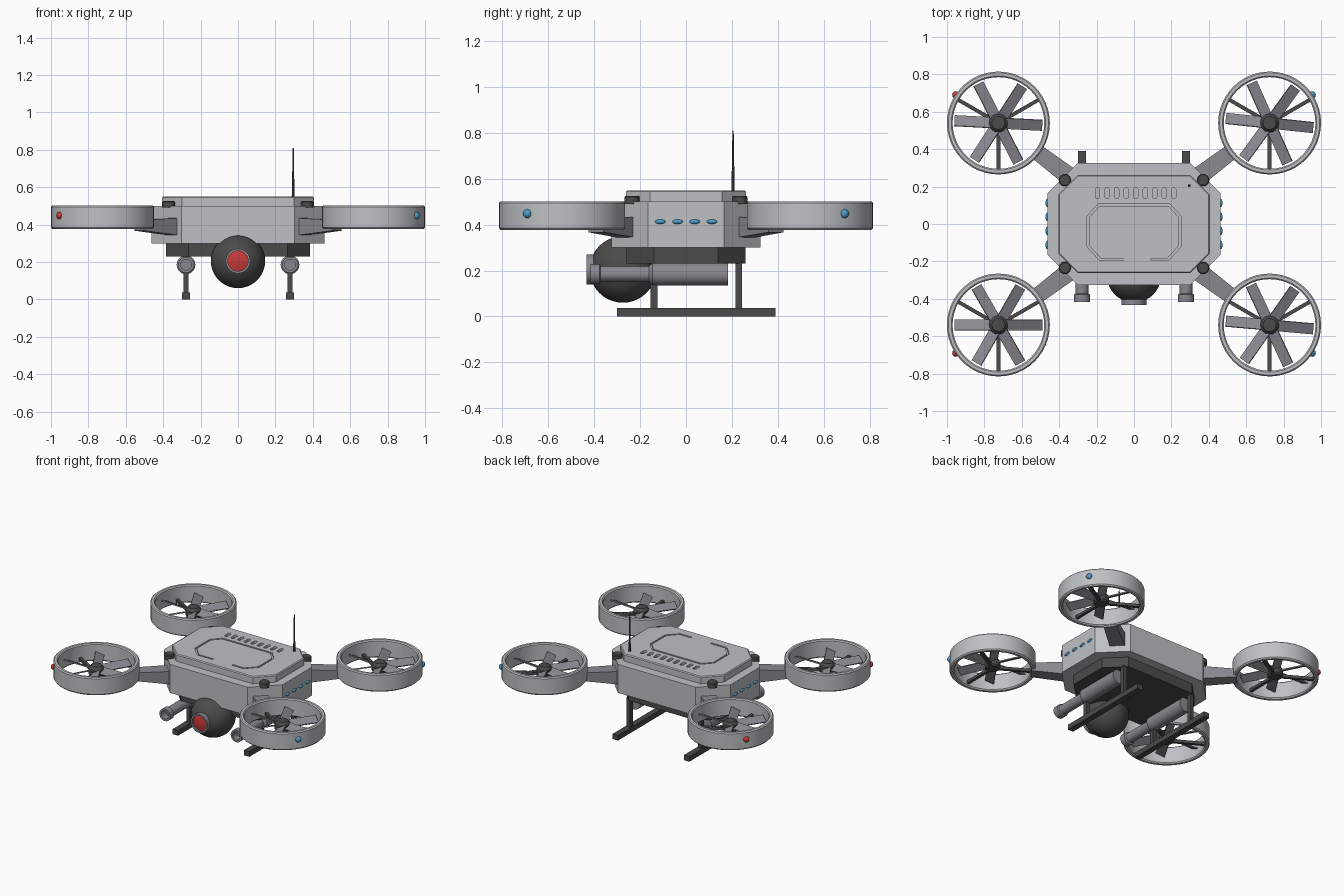
import bpy, bmesh, math
from mathutils import Vector, Matrix

if "Cube" in bpy.data.objects:
    bpy.data.objects.remove(bpy.data.objects["Cube"])


def material(name, rgb):
    m = bpy.data.materials.new(name)
    m.use_nodes = True
    m.diffuse_color = (*rgb, 1)
    m.node_tree.nodes["Principled BSDF"].inputs["Base Color"].default_value = (*rgb, 1)
    return m


SHELL = material("light grey shell", (0.52, 0.53, 0.55))
METAL = material("mid grey metal", (0.25, 0.25, 0.28))
DARK = material("dark grey", (0.07, 0.07, 0.07))
RED = material("red lens", (0.6, 0.04, 0.04))
BLUE = material("blue light", (0.07, 0.33, 0.6))


def finish(name, bm, mat, matrix=None, smooth=False):
    if matrix:
        bm.transform(matrix)
    bmesh.ops.recalc_face_normals(bm, faces=bm.faces)
    me = bpy.data.meshes.new(name)
    bm.to_mesh(me)
    bm.free()
    me.materials.append(mat)
    ob = bpy.data.objects.new(name, me)
    bpy.context.collection.objects.link(ob)
    if smooth:
        bpy.ops.object.select_all(action='DESELECT')
        ob.select_set(True)
        bpy.context.view_layer.objects.active = ob
        bpy.ops.object.shade_smooth_by_angle(angle=math.radians(35))
    return ob


def prism(name, outline, z0, z1, mat, inset=0):
    """Extrude an outline upward, with an optional small top chamfer."""
    bm = bmesh.new()
    base = bm.faces.new([bm.verts.new((x, y, z0)) for x, y in outline])
    ext = bmesh.ops.extrude_face_region(bm, geom=[base])["geom"]
    top = [v for v in ext if isinstance(v, bmesh.types.BMVert)]
    bmesh.ops.translate(bm, verts=top, vec=(0, 0, z1 - z0))
    if inset:
        edges = [e for e in bm.edges if all(v in top for v in e.verts)]
        bmesh.ops.bevel(bm, geom=edges, offset=inset, segments=1, affect='EDGES')
    return finish(name, bm, mat)


def box(name, size, mat, matrix):
    bm = bmesh.new()
    bmesh.ops.create_cube(bm, size=1, matrix=Matrix.Diagonal((*size, 1)))
    return finish(name, bm, mat, matrix)


def lathe(name, profile, mat, matrix, steps=32, closed=False):
    """Spin (radius, height) points about z."""
    bm = bmesh.new()
    vs = [bm.verts.new((r, 0, z)) for r, z in profile]
    es = [bm.edges.new(p) for p in zip(vs, vs[1:])]
    if closed:
        es.append(bm.edges.new((vs[-1], vs[0])))
    bmesh.ops.spin(bm, geom=vs + es, cent=(0, 0, 0), axis=(0, 0, 1),
                   angle=math.tau, steps=steps, use_duplicate=False)
    bmesh.ops.remove_doubles(bm, verts=bm.verts, dist=1e-5)
    return finish(name, bm, mat, matrix, smooth=True)


def ball(name, radius, mat, loc, scale=(1, 1, 1), segs=32):
    bm = bmesh.new()
    bmesh.ops.create_uvsphere(bm, u_segments=segs, v_segments=segs // 2, radius=radius)
    return finish(name, bm, mat, Matrix.Translation(loc) @ Matrix.Diagonal((*scale, 1)), True)


def octagon(x, y, c):
    return [(x, y - c), (x - c, y), (c - x, y), (-x, y - c),
            (-x, c - y), (c - x, -y), (x - c, -y), (x, c - y)]


T = Matrix.Translation
FORWARD = Matrix.Rotation(math.pi / 2, 4, 'X')  # local +z becomes -y

# Hull: belly, main shell and top deck
prism("belly_plate", octagon(0.385, 0.26, 0.12), 0.23, 0.30, DARK)
prism("hull", octagon(0.463, 0.325, 0.16), 0.30, 0.50, SHELL)
deck = prism("top_deck", octagon(0.405, 0.262, 0.105), 0.50, 0.55, SHELL, 0.006)

# Engraved deck: panel line and vent slots
cutters = []
loop = [(0.09, -0.19), (0.18, -0.19), (0.245, -0.12), (0.245, 0.04), (0.19, 0.10),
        (-0.19, 0.10), (-0.245, 0.04), (-0.245, -0.12), (-0.18, -0.19), (-0.06, -0.19)]
bm = bmesh.new()
rows = []
for i, p in enumerate(loop):
    p = Vector(p)
    a = (p - Vector(loop[i - 1])).normalized() if i else None
    b = (Vector(loop[i + 1]) - p).normalized() if i < len(loop) - 1 else a
    a = a or b
    t = (a + b).normalized()
    n = Vector((-t.y, t.x)) * 0.006 / t.dot(a)
    rows.append([bm.verts.new((q.x, q.y, z)) for q, z in
                 ((p + n, 0.538), (p - n, 0.538), (p - n, 0.57), (p + n, 0.57))])
for r, s in zip(rows, rows[1:]):
    for k in range(4):
        bm.faces.new((r[k], r[k - 1], s[k - 1], s[k]))
bm.faces.new(rows[0])
bm.faces.new(rows[-1])
cutters.append(finish("panel_line_cutter", bm, SHELL))
for i in range(9):
    cx = -0.195 + i * 0.051
    slot = [(cx + 0.012 * math.cos(a), 0.165 + math.copysign(0.017, math.sin(a)) + 0.012 * math.sin(a))
            for a in (math.tau * (k + 0.5) / 12 for k in range(12))]
    cutters.append(prism("vent_cutter", slot, 0.535, 0.57, SHELL))
for c in cutters:
    c.hide_render = True
    c.hide_set(True)
    mod = deck.modifiers.new("engrave", 'BOOLEAN')
    mod.operation, mod.object, mod.solver = 'DIFFERENCE', c, 'EXACT'
bpy.context.view_layer.update()
cut = bpy.data.meshes.new_from_object(deck.evaluated_get(bpy.context.evaluated_depsgraph_get()))
deck.modifiers.clear()
deck.data = cut
for c in cutters:
    bpy.data.objects.remove(c)

# Antenna
lathe("antenna", [(0, 0.54), (0.008, 0.54), (0.007, 0.58), (0.005, 0.68), (0.003, 0.81), (0, 0.81)],
      DARK, T((0.295, 0.205, 0)), 10)

# Camera ball with lens
ball("camera_ball", 0.145, DARK, (0, -0.275, 0.205), segs=40)
lens = T((0, -0.37, 0.205)) @ FORWARD
lathe("lens_rim", [(0, 0), (0.066, 0), (0.066, 0.063), (0.054, 0.063), (0.054, 0.05), (0, 0.05)], METAL, lens)
lathe("lens_glass", [(0.054, 0.05), (0.03, 0.057), (0, 0.06)], RED, lens)

# Rotor pods
blade_phase = {(-1, -1): 0, (-1, 1): -3, (1, -1): -5, (1, 1): -6}
for (sx, sy), phase in blade_phase.items():
    side = ("back_" if sy > 0 else "front_") + ("left_" if sx > 0 else "right_")
    hub = Vector((sx * 0.725, sy * 0.54, 0))
    lathe(side + "duct", [(0.245, 0.385), (0.252, 0.377), (0.268, 0.377), (0.275, 0.385),
                          (0.275, 0.495), (0.268, 0.502), (0.252, 0.502), (0.245, 0.495)],
          SHELL, T(hub), 48, True)
    lathe(side + "hub", [(0, 0.395), (0.04, 0.395), (0.05, 0.405), (0.05, 0.445), (0.035, 0.465), (0, 0.468)],
          DARK, T(hub), 20)
    for i in range(6):
        turn = Matrix.Rotation(math.radians(phase + 60 * i), 4, 'Z')
        tilt = Matrix.Rotation(math.radians(25), 4, 'X')
        box(side + "blade", (0.195, 0.062, 0.008), METAL,
            T(hub + Vector((0, 0, 0.435))) @ turn @ T((0.1375, 0, 0)) @ tilt)
    for i in range(3):
        turn = Matrix.Rotation(math.radians(30 + 120 * i), 4, 'Z')
        box(side + "duct_strut", (0.22, 0.02, 0.02), DARK,
            T(hub + Vector((0, 0, 0.405))) @ turn @ T((0.14, 0, 0)))

    # Tapered arm
    start, end = Vector((sx * 0.34, sy * 0.25, 0)), Vector((sx * 0.528, sy * 0.392, 0))
    across = Vector((0, 0, 1)).cross((end - start).normalized())
    bm = bmesh.new()
    ends = [[bm.verts.new(p + across * w + Vector((0, 0, z))) for w, z in
             ((-h, lo), (h, lo), (h, hi), (-h, hi))]
            for p, h, lo, hi in ((start, 0.05, 0.342, 0.435), (end, 0.042, 0.367, 0.425))]
    for k in range(4):
        bm.faces.new((ends[0][k], ends[0][k - 1], ends[1][k - 1], ends[1][k]))
    for e in ends:
        bm.faces.new(e)
    finish(side + "arm", bm, METAL)

    # Arm bolt and navigation light
    lathe(side + "arm_bolt", [(0, 0.49), (0.033, 0.49), (0.033, 0.52), (0.028, 0.526), (0, 0.526)],
          DARK, T((sx * 0.37, sy * 0.235, 0)), 16)
    ball(side + "navigation_light", 0.02, BLUE if sx > 0 else RED, (sx * 0.952, sy * 0.69, 0.448), segs=16)

for sx, side in ((1, "left_"), (-1, "right_")):
    # Row of side lights
    for i in range(4):
        ball(side + "side_light", 0.01, BLUE, (sx * 0.463, -0.112 + i * 0.075, 0.413), (1, 2.3, 1), 16)
    # Gun pod with hollow muzzle
    lathe(side + "gun", [(0, 0), (0.05, 0), (0.05, 0.33), (0.034, 0.345), (0.034, 0.555), (0.043, 0.56),
                         (0.043, 0.6), (0.028, 0.6), (0.028, 0.55), (0, 0.55)],
          METAL, T((sx * 0.278, 0.183, 0.185)) @ FORWARD, 24)
    # Landing skid
    box(side + "skid", (0.042, 0.69, 0.036), DARK, T((sx * 0.278, 0.045, 0.018)))
    for y in (-0.14, 0.23):
        box(side + "skid_leg", (0.028, 0.03, 0.22), DARK, T((sx * 0.278, y, 0.13)))
